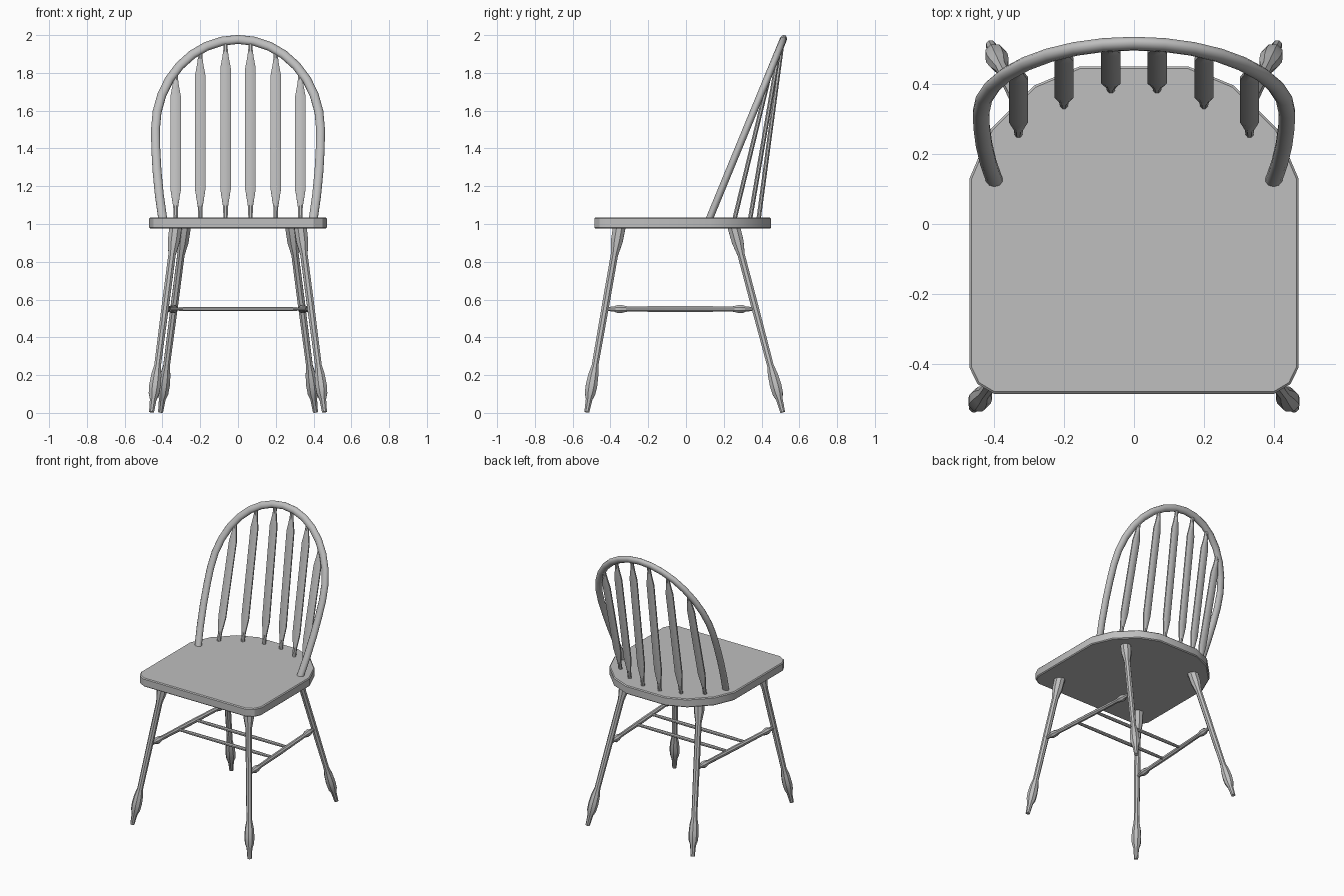
import bpy, bmesh
from math import sin, cos, pi
from mathutils import Vector

cube = bpy.data.objects.get("Cube")
if cube:
    bpy.data.objects.remove(cube, do_unlink=True)

grey = bpy.data.materials.new("plain grey")
grey.use_nodes = True
colour = (0.52, 0.52, 0.52, 1)
grey.diffuse_color = colour
grey.node_tree.nodes["Principled BSDF"].inputs["Base Color"].default_value = colour


def finish(name, bm, angle):
    bmesh.ops.recalc_face_normals(bm, faces=bm.faces)
    mesh = bpy.data.meshes.new(name)
    bm.to_mesh(mesh)
    bm.free()
    mesh.materials.append(grey)
    obj = bpy.data.objects.new(name, mesh)
    bpy.context.collection.objects.link(obj)
    bpy.ops.object.select_all(action="DESELECT")
    obj.select_set(True)
    bpy.context.view_layer.objects.active = obj
    bpy.ops.object.shade_smooth_by_angle(angle=angle)
    return obj


def loft(name, rings, sides=8, angle=0.5):
    """Skin elliptical rings given as (centre, u axis, v axis, u radius, v radius)."""
    bm = bmesh.new()
    loops = []
    for centre, u, v, ru, rv in rings:
        turns = [2 * pi * (i + 0.5) / sides for i in range(sides)]
        loops.append([bm.verts.new(centre + u * ru * cos(a) + v * rv * sin(a)) for a in turns])
    for a, b in zip(loops, loops[1:]):
        for i in range(sides):
            j = (i + 1) % sides
            bm.faces.new((a[i], a[j], b[j], b[i]))
    bm.faces.new(loops[0])
    bm.faces.new(loops[-1])
    return finish(name, bm, angle)


def turned(name, start, end, profile):
    """Turned rod from start to end; profile holds (fraction, radius)."""
    start, end = Vector(start), Vector(end)
    axis = (end - start).normalized()
    side = Vector((0, 1, 0)) if abs(axis.x) > 0.9 else Vector((1, 0, 0))
    v = axis.cross(side).normalized()
    u = v.cross(axis)
    return loft(name, [(start.lerp(end, t), u, v, r, r) for t, r in profile])


# Seat: rounded front corners, wide curved back
half = [(0.40, -0.485), (0.447, -0.457), (0.47, -0.41), (0.47, 0.13),
        (0.41, 0.27), (0.286, 0.395), (0.155, 0.45)]
outline = half + [(-x, y) for x, y in reversed(half)]
bm = bmesh.new()
base = bm.faces.new([bm.verts.new((x, y, 0.975)) for x, y in outline])
top = bmesh.ops.extrude_face_region(bm, geom=[base])["geom"]
bmesh.ops.translate(bm, vec=(0, 0, 0.06), verts=[e for e in top if isinstance(e, bmesh.types.BMVert)])
rim = [e for e in bm.edges if abs(e.verts[0].co.z - e.verts[1].co.z) < 0.001]
bmesh.ops.bevel(bm, geom=rim, offset=0.006, segments=1, affect="EDGES")
finish("seat", bm, 0.5)


# Bow: an oval rail bent in a plane that leans back
def lean(z):
    return 0.127 + 0.412 * (z - 1.035)


side_path = []
for z in (1.01, 1.15, 1.28, 1.4):
    side_path.append((0.437 - 0.037 * ((1.5 - z) / 0.465) ** 2, z))
arch = [(0.437 * cos(pi * i / 16), 1.5 + 0.477 * sin(pi * i / 16)) for i in range(17)]
path = side_path + arch + [(-x, z) for x, z in reversed(side_path)]
points = [Vector((x, lean(z), z)) for x, z in path]
normal = Vector((0, 1, -0.412)).normalized()
rings = []
for i, p in enumerate(points):
    tangent = (points[min(i + 1, len(points) - 1)] - points[max(i - 1, 0)]).normalized()
    rings.append((p, tangent.cross(normal), normal, 0.0245, 0.019))
loft("back_bow", rings, sides=10, angle=0.8)

# Back spindles: flat paddles with narrow ends
for label, sign in (("left", 1), ("right", -1)):
    spindles = [(0.066, 0.385, 1.965), (0.2, 0.34, 1.925), (0.33, 0.258, 1.815)]
    for n, (x, y, z_top) in enumerate(spindles, 1):
        foot = Vector((sign * x, y, 1.03))
        head = Vector((sign * x, lean(z_top), z_top))
        v = (head - foot).normalized().cross(Vector((1, 0, 0)))
        outline = [(1.02, 0.012), (1.09, 0.014), (1.125, 0.02), (1.185, 0.03),
                   (z_top - 0.14, 0.03), (z_top - 0.08, 0.018), (z_top - 0.045, 0.013), (z_top, 0.011)]
        rings = [(foot.lerp(head, (z - 1.03) / (z_top - 1.03)), Vector((1, 0, 0)), v, r, 0.0125)
                 for z, r in outline]
        loft(f"{label}_spindle_{n}", rings)

# Legs: splayed, with a swollen top and a bulbous foot
leg_profile = [(0, 0.014), (0.07, 0.019), (0.1, 0.03), (0.145, 0.033), (0.2, 0.029), (0.25, 0.019),
               (0.6, 0.021), (0.85, 0.021), (0.92, 0.034), (1, 0.036)]
stretcher_profile = [(0, 0.011), (0.06, 0.014), (0.085, 0.023), (0.11, 0.023), (0.15, 0.015), (0.5, 0.017)]
stretcher_profile += [(1 - t, r) for t, r in reversed(stretcher_profile[:-1])]
for label, s in (("left", 1), ("right", -1)):
    turned(f"front_{label}_leg", (s * 0.458, -0.525, 0.004), (s * 0.33, -0.353, 0.985), leg_profile)
    turned(f"back_{label}_leg", (s * 0.41, 0.512, 0.004), (s * 0.283, 0.253, 0.985), leg_profile)
    turned(f"{label}_stretcher", (s * 0.387, -0.43, 0.55), (s * 0.338, 0.367, 0.55), stretcher_profile)

# Paired cross stretchers between the side stretchers
for name, y in (("front", -0.14), ("back", 0.04)):
    x = 0.36 - 0.06 * y
    turned(f"{name}_cross_stretcher", (-x, y, 0.55), (x, y, 0.55),
           [(0, 0.009), (0.15, 0.011), (0.5, 0.012), (0.85, 0.011), (1, 0.009)])
